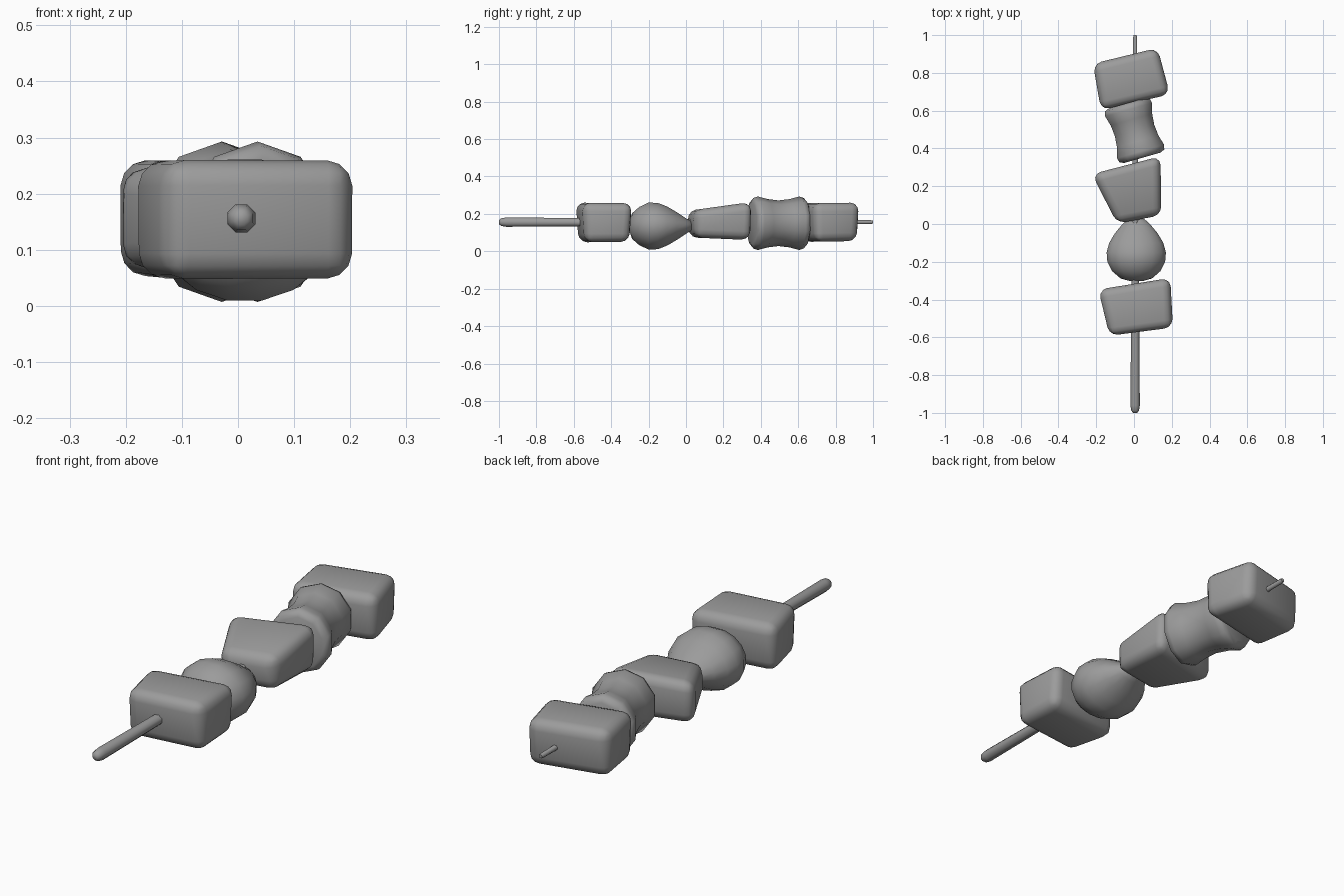
import bpy, bmesh, math
from mathutils import Vector, Matrix

cube = bpy.data.objects.get("Cube")
if cube:
    bpy.data.objects.remove(cube, do_unlink=True)

grey = bpy.data.materials.new("plain grey")
grey.use_nodes = True
COLOUR = (0.33, 0.33, 0.33, 1)
grey.diffuse_color = COLOUR
grey.node_tree.nodes["Principled BSDF"].inputs["Base Color"].default_value = COLOUR


def finish(name, bm, angle=60):
    """Turn a bmesh into a smooth-shaded grey object."""
    bmesh.ops.recalc_face_normals(bm, faces=bm.faces)
    mesh = bpy.data.meshes.new(name)
    bm.to_mesh(mesh)
    bm.free()
    mesh.materials.append(grey)
    obj = bpy.data.objects.new(name, mesh)
    bpy.context.collection.objects.link(obj)
    bpy.ops.object.select_all(action='DESELECT')
    obj.select_set(True)
    bpy.context.view_layer.objects.active = obj
    bpy.ops.object.shade_smooth_by_angle(angle=math.radians(angle))
    return obj


def chunk(name, outline, low, high, undercut, bevel=0.045):
    """Rounded block; low and high give z at the front and back of the outline."""
    bm = bmesh.new()
    ys = [p[1] for p in outline]
    front, back = min(ys), max(ys)
    mid = (front + back) / 2

    def ring(heights, shrink):
        verts = []
        for x, y in outline:
            t = (y - front) / (back - front)
            z = heights[0] + (heights[1] - heights[0]) * t
            verts.append(bm.verts.new((x, mid + (y - mid) * shrink, z)))
        return verts

    bottom, top = ring(low, undercut), ring(high, 1)
    bm.faces.new(bottom)
    bm.faces.new(top)
    for i in range(4):
        j = (i + 1) % 4
        bm.faces.new((bottom[i], bottom[j], top[j], top[i]))
    bmesh.ops.bevel(bm, geom=list(bm.edges), offset=bevel, segments=3,
                    profile=0.5, affect='EDGES', clamp_overlap=True)
    finish(name, bm)


def loft(name, sections, sides, centre=(0, 0, 0), turn=0, phase=0, angle=60):
    """Skin elliptical rings (y, half width, half height) along the y axis."""
    bm = bmesh.new()
    rings = []
    for y, w, h in sections:
        rings.append([bm.verts.new((w * math.cos(a), y, h * math.sin(a)))
                      for a in (math.tau * (i + phase) / sides for i in range(sides))])
    for a, b in zip(rings, rings[1:]):
        for i in range(sides):
            j = (i + 1) % sides
            bm.faces.new((a[i], a[j], b[j], b[i]))
    bm.faces.new(rings[0])
    bm.faces.new(rings[-1])
    bm.transform(Matrix.Translation(Vector(centre)) @ Matrix.Rotation(turn, 4, 'Z'))
    finish(name, bm, angle)


# Rounded blocks at both ends and in the middle
chunk("front_block", [(-0.13, -0.595), (0.206, -0.55), (0.192, -0.282), (-0.188, -0.345)],
      (0.048, 0.05), (0.26, 0.258), 0.9)
chunk("middle_block", [(-0.09, 0.0), (0.145, 0.045), (0.14, 0.36), (-0.222, 0.265)],
      (0.075, 0.06), (0.215, 0.265), 0.96)
chunk("back_block", [(-0.175, 0.6), (0.19, 0.685), (0.125, 0.935), (-0.217, 0.85)],
      (0.05, 0.055), (0.258, 0.26), 0.92)

# Flattened teardrop piece
loft("teardrop_piece", [
    (-0.302, 0.035, 0.03), (-0.288, 0.085, 0.07), (-0.25, 0.13, 0.104),
    (-0.2, 0.156, 0.128), (-0.15, 0.16, 0.126), (-0.1, 0.146, 0.106),
    (-0.05, 0.116, 0.076), (0.0, 0.074, 0.042), (0.025, 0.045, 0.027),
    (0.036, 0.018, 0.014)], 16, (0.012, 0, 0.135), phase=0.5)

# Waisted round piece
loft("waisted_piece", [
    (-0.15, 0.105, 0.115), (-0.14, 0.13, 0.135), (-0.115, 0.136, 0.143),
    (-0.06, 0.12, 0.129), (0, 0.114, 0.122), (0.06, 0.12, 0.129),
    (0.115, 0.136, 0.143), (0.14, 0.13, 0.135), (0.15, 0.105, 0.115)],
    10, (0.003, 0.495, 0.15), math.radians(16), phase=0.5)

# Tapered stick running through every piece
loft("stick", [
    (-1, 0.012, 0.012), (-0.988, 0.022, 0.022), (-0.96, 0.027, 0.027),
    (0.99, 0.011, 0.011), (1, 0.008, 0.008)], 8, (0.006, 0, 0.156), phase=0.5)
